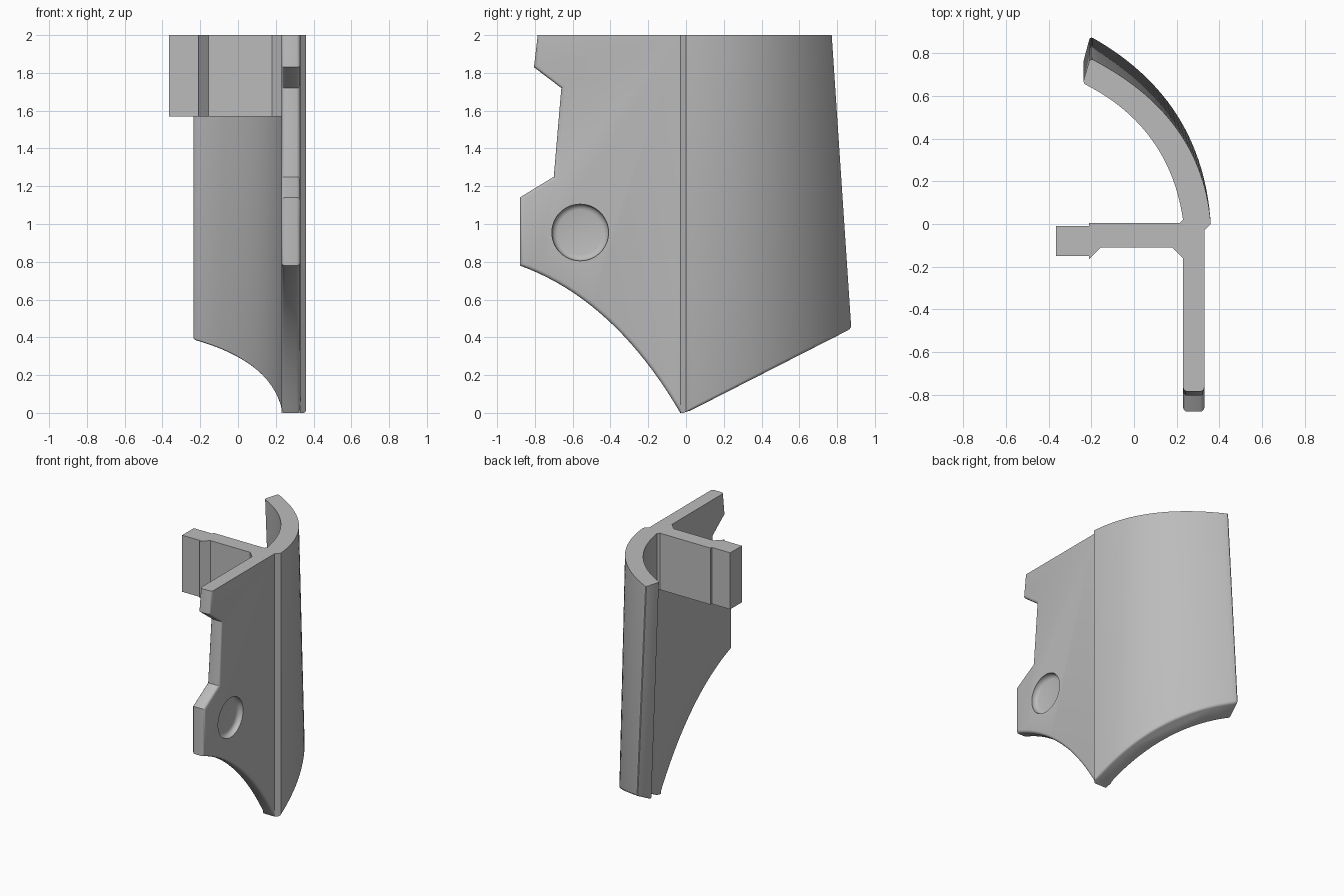
import bpy, bmesh, math
from mathutils import Vector

if "Cube" in bpy.data.objects:
    bpy.data.objects.remove(bpy.data.objects["Cube"], do_unlink=True)

TOP = 2.0
JOIN = -0.03          # y where the plate meets the curved shell
FLARE = 0.086         # outward lean of the shell per unit of height
SLOPE = 0.51          # rise of the shell's slanted lower edge

grey = bpy.data.materials.new("plain grey")
grey.use_nodes = True
grey.diffuse_color = (0.5, 0.5, 0.5, 1)
grey.node_tree.nodes["Principled BSDF"].inputs["Base Color"].default_value = (0.5, 0.5, 0.5, 1)


def curve(a, control, b, steps):
    """Points along a quadratic curve, ends included."""
    a, control, b = Vector(a), Vector(control), Vector(b)
    ts = [i / steps for i in range(steps + 1)]
    return [a * (1 - t) ** 2 + control * 2 * t * (1 - t) + b * t * t for t in ts]


def loft(name, ring_a, ring_b, round_rule=None, radius=0.02):
    """Solid between two matching rings, with chosen sharp edges rounded."""
    bm = bmesh.new()
    a = [bm.verts.new(p) for p in ring_a]
    b = [bm.verts.new(p) for p in ring_b]
    bm.faces.new(a)
    bm.faces.new(b)
    for i in range(len(a)):
        j = (i + 1) % len(a)
        bm.faces.new((a[i], a[j], b[j], b[i]))
    bmesh.ops.recalc_face_normals(bm, faces=bm.faces)
    if round_rule:
        edges = [e for e in bm.edges if e.calc_face_angle(0) > 0.5
                 and min(v.co.z for v in e.verts) < TOP - 0.01 and round_rule(e)]
        bmesh.ops.bevel(bm, geom=edges, offset=radius, segments=3,
                        profile=0.5, affect='EDGES', clamp_overlap=True)
    mesh = bpy.data.meshes.new(name)
    bm.to_mesh(mesh)
    bm.free()
    mesh.materials.append(grey)
    obj = bpy.data.objects.new(name, mesh)
    bpy.context.collection.objects.link(obj)
    return obj


def activate(obj):
    bpy.ops.object.select_all(action='DESELECT')
    obj.select_set(True)
    bpy.context.view_layer.objects.active = obj


# Side plate: outline in y, z
outline = [(JOIN, TOP), (-0.785, TOP), (-0.805, 1.83), (-0.66, 1.72),
           (-0.70, 1.25), (-0.88, 1.14)]
outline += curve((-0.88, 0.78), (-0.38, 0.60), (JOIN, 0), 20)
plate = loft("side_plate",
             [(0.23, y, z) for y, z in outline],
             [(0.33, y, z) for y, z in outline],
             lambda e: min(v.co.y for v in e.verts) < JOIN - 0.01
             and abs(e.verts[0].co.x - e.verts[1].co.x) < 0.01)

# Round dimple cut in the plate's outer face
rim = [(0.15 * math.cos(a), 0.15 * math.sin(a))
       for a in (math.tau * i / 48 for i in range(48))]
cutter = loft("dimple_cutter",
              [(0.29, c - 0.56, s + 0.955) for c, s in rim],
              [(0.40, c - 0.56, s + 0.955) for c, s in rim],
              lambda e: max(v.co.x for v in e.verts) < 0.3, 0.03)
cutter.hide_render = True
cut = plate.modifiers.new("dimple", 'BOOLEAN')
cut.operation = 'DIFFERENCE'
cut.object = cutter
activate(plate)
bpy.ops.object.modifier_apply(modifier=cut.name)
bpy.data.objects.remove(cutter, do_unlink=True)

# Curved shell: section in x, y that flares towards a slanted lower edge
section = curve((0.36, 0), (0.32, 0.51), (-0.206, 0.777), 28)
section += curve((-0.24, 0.66), (0.165, 0.46), (0.23, 0.02), 28)
section += [Vector((0.23, JOIN)), Vector((0.33, JOIN))]


def lower(p):
    z = max(0, SLOPE * p.y * (1 + TOP * FLARE) / (1 + SLOPE * p.y * FLARE))
    y = p.y * (1 + FLARE * (TOP - z)) if p.y > 0 else p.y
    return (p.x, y, z)


shell = loft("curved_shell", [(p.x, p.y, TOP) for p in section],
             [lower(p) for p in section],
             lambda e: max(v.co.y for v in e.verts) > 0.03)

# Inner tab with a wedge and an end block
profile = [(0.23, 0.02), (0.215, 0.005), (-0.21, 0.005), (-0.21, -0.01),
           (-0.365, -0.01), (-0.365, -0.15), (-0.21, -0.15), (-0.21, -0.165),
           (-0.155, -0.11), (0.18, -0.11), (0.23, -0.16)]
tab = loft("inner_tab", [(x, y, 1.57) for x, y in profile],
           [(x, y, TOP) for x, y in profile])

for part in (plate, shell):
    activate(part)
    bpy.ops.object.shade_smooth_by_angle(angle=math.radians(32))
